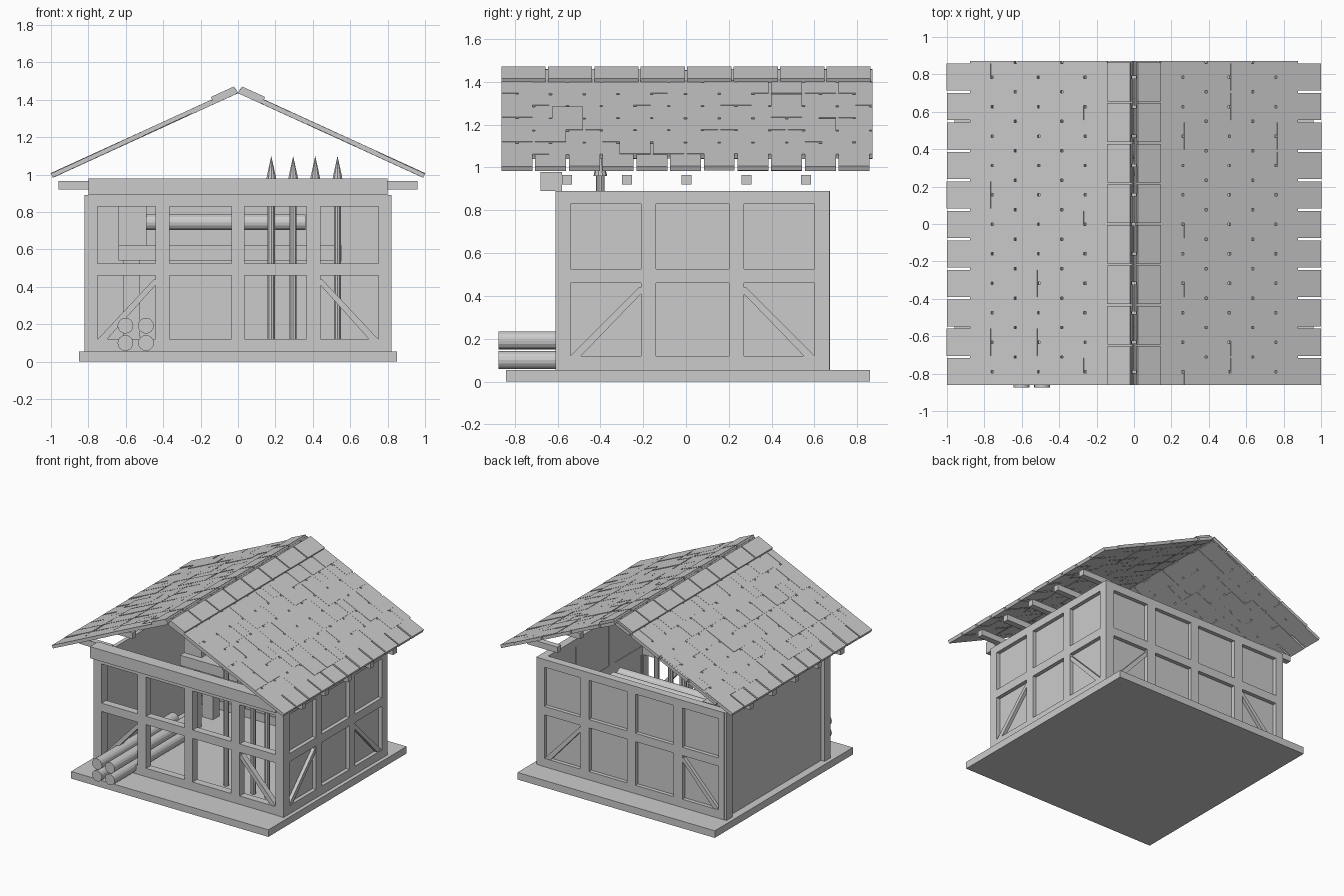
import bpy, bmesh, math, random
from mathutils import Matrix, Vector

if "Cube" in bpy.data.objects:
    bpy.data.objects.remove(bpy.data.objects["Cube"])

random.seed(4)


def add_box(bm, lo, hi, mat=Matrix()):
    c = [(a + b) / 2 for a, b in zip(lo, hi)]
    s = [b - a for a, b in zip(lo, hi)]
    bmesh.ops.create_cube(bm, size=1, matrix=mat @ Matrix.Translation(c) @ Matrix.Diagonal((*s, 1)))


def finish(bm, name, smooth=False):
    bmesh.ops.recalc_face_normals(bm, faces=bm.faces)
    me = bpy.data.meshes.new(name)
    bm.to_mesh(me)
    bm.free()
    ob = bpy.data.objects.new(name, me)
    bpy.context.collection.objects.link(ob)
    return ob


def boxes(name, items):
    bm = bmesh.new()
    for lo, hi in items:
        add_box(bm, lo, hi)
    return finish(bm, name)


def rods(name, ends, r, sides=16):
    bm = bmesh.new()
    for a, b in ends:
        a, b = Vector(a), Vector(b)
        d = b - a
        m = Matrix.Translation((a + b) / 2) @ d.to_track_quat('Z', 'Y').to_matrix().to_4x4()
        bmesh.ops.create_cone(bm, cap_ends=True, segments=sides, radius1=r, radius2=r, depth=d.length, matrix=m)
    return finish(bm, name)


# Timber frame in local (u along wall, v depth outward 0..depth, z up)
def frame(name, mat, u0, u1, openings, depth, filled):
    bm = bmesh.new()
    z = [0.055, 0.12, 0.46, 0.525, 0.83, 0.89]
    edges = [u0] + [u for o in openings for u in o] + [u1]
    for i in range(0, len(edges), 2):
        add_box(bm, (edges[i], 0, z[0]), (edges[i + 1], depth, z[5]), mat)
    for a, b in openings:
        for k in (0, 2, 4):
            add_box(bm, (a, 0, z[k]), (b, depth, z[k + 1]), mat)
    # diagonal braces in the outer lower bays
    for (a, b), flip in ((openings[0], False), (openings[-1], True)):
        w = 0.05
        pts = [(a, z[1]), (a + w, z[1]), (b, z[2] - w), (b, z[2] - 0.02), (b - 0.01, z[2] - 0.02)]
        if flip:
            pts = [(a + b - u, v) for u, v in pts]
        lo = [bm.verts.new(mat @ Vector((u, 0.01, v))) for u, v in pts]
        hi = [bm.verts.new(mat @ Vector((u, depth - 0.004, v))) for u, v in pts]
        bm.faces.new(lo)
        bm.faces.new(hi[::-1])
        for i in range(len(pts)):
            j = (i + 1) % len(pts)
            bm.faces.new((lo[i], hi[i], hi[j], lo[j]))
    finish(bm, name)
    if filled:
        bm = bmesh.new()
        add_box(bm, (u0 + 0.03, 0.005, 0.06), (u1 - 0.03, depth - 0.03, 0.88), mat)
        finish(bm, name + "_infill")


# Base slab
boxes("base_slab", [((-0.85, -0.84, 0), (0.85, 0.86, 0.055))])

# Walls
cols4 = [(-0.75, -0.44), (-0.365, -0.035), (0.035, 0.365), (0.44, 0.75)]
cols3 = [(-0.54, -0.21), (-0.14, 0.2), (0.27, 0.6)]
frame("front_frame", Matrix.Translation((0, -0.55, 0)) @ Matrix.Diagonal((1, -1, 1, 1)), -0.8, 0.8, cols4, 0.058, False)
frame("back_frame", Matrix.Translation((0, 0.61, 0)), -0.8, 0.8, cols4, 0.063, True)
right = Matrix(((0, 1, 0, 0.76), (1, 0, 0, 0), (0, 0, 1, 0), (0, 0, 0, 1)))
frame("right_frame", right, -0.61, 0.67, cols3, 0.06, True)
boxes("left_wall", [((-0.79, -0.54, 0.055), (-0.76, 0.6, 0.89))])
boxes("left_posts", [((-0.82, -0.61, 0.055), (-0.75, -0.535, 0.89)),
                     ((-0.82, 0.6, 0.055), (-0.75, 0.67, 0.89))])

# Front top beam and eave stubs
boxes("front_beam", [((-0.8, -0.68, 0.89), (0.8, -0.58, 0.98))])
stubs = []
for i in range(5):
    y = -0.555 + 0.279 * i
    for s in (-1, 1):
        x0, x1 = sorted((s * 0.7, s * 0.96))
        stubs.append(((x0, y - 0.023, 0.92), (x1, y + 0.023, 0.966)))
boxes("eave_stubs", stubs)

# Roof: staggered shingles laid on each slope (local u runs down from the ridge)
ang = math.atan(0.457)
cosa = math.cos(ang)
for side, name in ((1, "right"), (-1, "left")):
    slope = (Matrix.Diagonal((side, 1, 1, 1)) @ Matrix.Translation((0, 0, 1.435))
             @ Matrix.Rotation(ang, 4, 'Y'))
    bm = bmesh.new()
    pitch, gap, y0, y1 = 0.1575, 0.013, -0.862, 0.872
    for row in range(8):
        lower = (0.99 - 0.1243 * row) / cosa
        upper = max(0.0, lower - 0.235 / cosa)
        start = y0 if row % 2 == 0 else y0 - pitch / 2
        for k in range(13):
            a = max(y0, start + k * pitch)
            b = min(y1, start + (k + 1) * pitch - gap)
            if b - a < 0.02:
                continue
            lift = random.uniform(0, 0.004)
            add_box(bm, (upper, a, lift), (lower, b, 0.024 + lift), slope)
    finish(bm, "roof_shingles_" + name)
    # Ridge caps
    bm = bmesh.new()
    for k in range(8):
        a = y0 + 0.2168 * k
        add_box(bm, (0.004, a, 0.022), (0.14, a + 0.207, 0.042), slope)
    finish(bm, "ridge_caps_" + name)

# Log pile poking out of the front
rods("log_pile", [((x, -0.875, z), (x, 0.07, z)) for x in (-0.602, -0.492) for z in (0.1, 0.192)], 0.042)

# Pointed stakes leaning upright inside the front
xs = (0.178, 0.295, 0.413, 0.532)
rods("stake_shafts", [((x, -0.4, 0.055), (x, -0.4, 0.97)) for x in xs], 0.02, 10)
bm = bmesh.new()
for x in xs:
    bmesh.ops.create_cone(bm, cap_ends=True, segments=10, radius1=0.032, radius2=0, depth=0.14,
                          matrix=Matrix.Translation((x, -0.4, 1.03)))
finish(bm, "stake_tips")

# Workbench with a crate and stacked poles
boxes("bench_top", [((-0.64, 0.2, 0.54), (0.555, 0.55, 0.62))])
boxes("bench_legs", [((x, y, 0.055), (x + 0.09, y + 0.08, 0.54))
                     for x in (-0.615, 0.44) for y in (0.22, 0.44)])
boxes("bench_crate", [((-0.64, 0.25, 0.62), (-0.49, 0.5, 0.83))])
rods("stored_poles", [((-0.49, y, 0.745), (0.36, y, 0.745)) for y in (0.3, 0.39, 0.48)], 0.042)
